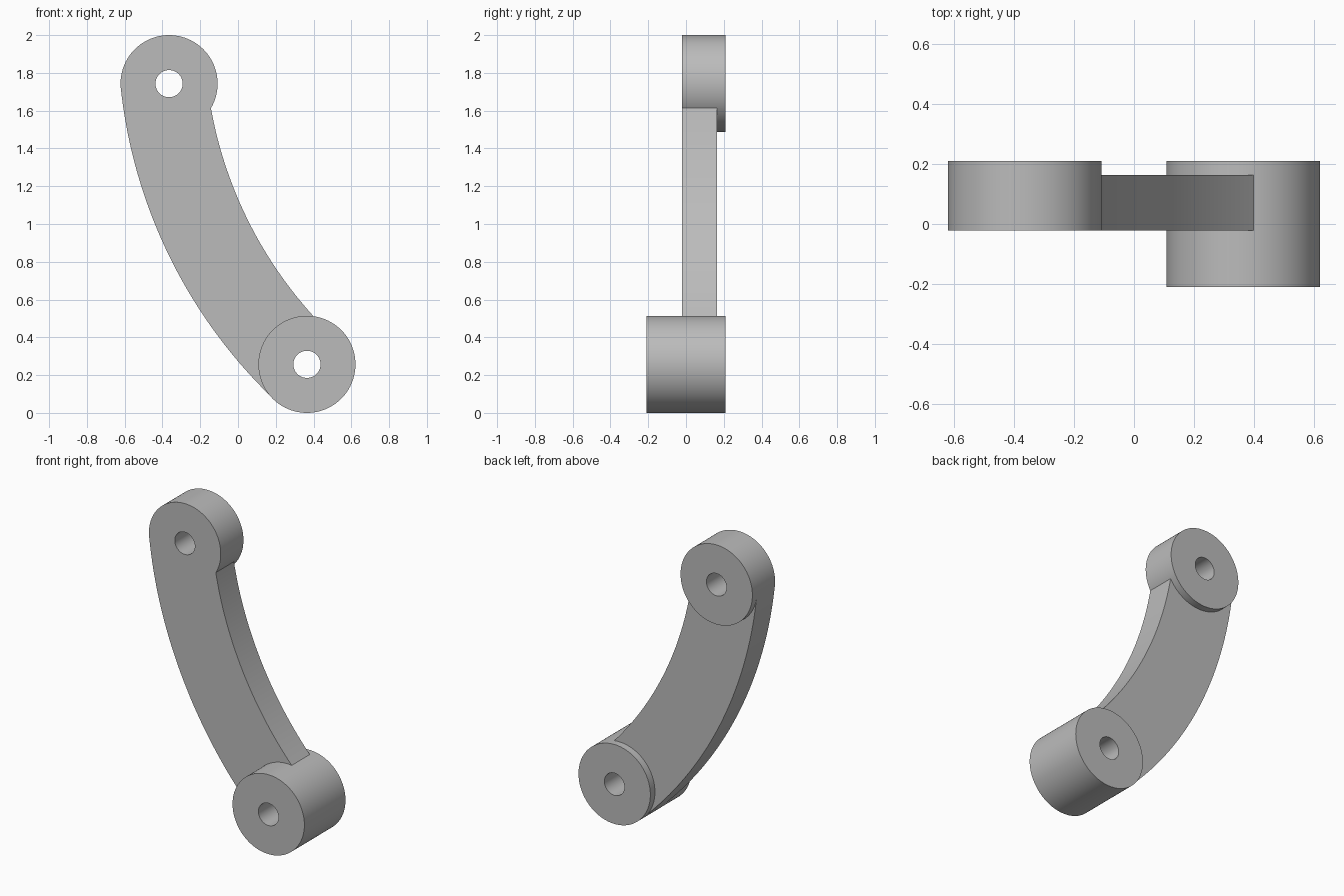
import bpy, bmesh
from math import atan2, cos, sin, tau, hypot

cube = bpy.data.objects.get("Cube")
if cube:
    bpy.data.objects.remove(cube, do_unlink=True)

# One grey material for the whole link
grey = bpy.data.materials.new("plain grey")
grey.use_nodes = True
colour = (0.5, 0.5, 0.5, 1)
grey.diffuse_color = colour
grey.node_tree.nodes["Principled BSDF"].inputs["Base Color"].default_value = colour

TOP = (-0.365, 1.743)      # upper boss centre (x, z)
LOW = (0.365, 0.257)       # lower boss centre
BOSS_R, HOLE_R = 0.257, 0.072
ARC = (2.04, 2.005)        # centre of the arm's curvature
FRONT, BACK = -0.022, 0.21


def extrude(name, outline, y0, y1):
    """Solid from an (x, z) outline, running from y0 to y1."""
    bm = bmesh.new()
    face = bm.faces.new([bm.verts.new((x, y0, z)) for x, z in outline])
    ext = bmesh.ops.extrude_face_region(bm, geom=[face])["geom"]
    verts = [v for v in ext if isinstance(v, bmesh.types.BMVert)]
    bmesh.ops.translate(bm, verts=verts, vec=(0, y1 - y0, 0))
    bmesh.ops.recalc_face_normals(bm, faces=bm.faces)
    mesh = bpy.data.meshes.new(name)
    bm.to_mesh(mesh)
    bm.free()
    mesh.materials.append(grey)
    ob = bpy.data.objects.new(name, mesh)
    bpy.context.collection.objects.link(ob)
    return ob


def arc(centre, r, a0, a1, n):
    return [(centre[0] + r * cos(a0 + (a1 - a0) * i / n),
             centre[1] + r * sin(a0 + (a1 - a0) * i / n)) for i in range(n + 1)]


def disc(name, centre, r, y0, y1, n=96):
    return extrude(name, arc(centre, r, 0, tau, n)[:-1], y0, y1)


def combine(target, other, operation):
    """Apply a boolean and discard the second solid."""
    mod = target.modifiers.new(operation.lower(), 'BOOLEAN')
    mod.operation, mod.solver, mod.object = operation, 'EXACT', other
    bpy.context.view_layer.objects.active = target
    bpy.ops.object.modifier_apply(modifier=mod.name)
    bpy.data.objects.remove(other, do_unlink=True)


# Curved arm: its outer edge runs tangent to both bosses
def angle(p):
    return atan2(p[1] - ARC[1], p[0] - ARC[0]) % tau


mid = hypot(TOP[0] - ARC[0], TOP[1] - ARC[1])
a0, a1 = angle(TOP), angle(LOW)
outline = arc(ARC, mid + BOSS_R - 0.0005, a0, a1, 48) + arc(ARC, mid - 0.201, a1, a0, 48)
link = extrude("curved_link", outline, FRONT, 0.163)

# Bosses at both ends, then the pin holes through them
combine(link, disc("upper_boss", TOP, BOSS_R, FRONT, BACK), 'UNION')
combine(link, disc("lower_boss", LOW, BOSS_R, -BACK, BACK), 'UNION')
for centre in (TOP, LOW):
    combine(link, disc("pin_hole", centre, HOLE_R, -0.5, 0.5, 48), 'DIFFERENCE')

# Smooth round walls, sharp rims
bpy.ops.object.select_all(action='DESELECT')
link.select_set(True)
bpy.context.view_layer.objects.active = link
bpy.ops.object.shade_smooth_by_angle(angle=0.5)
